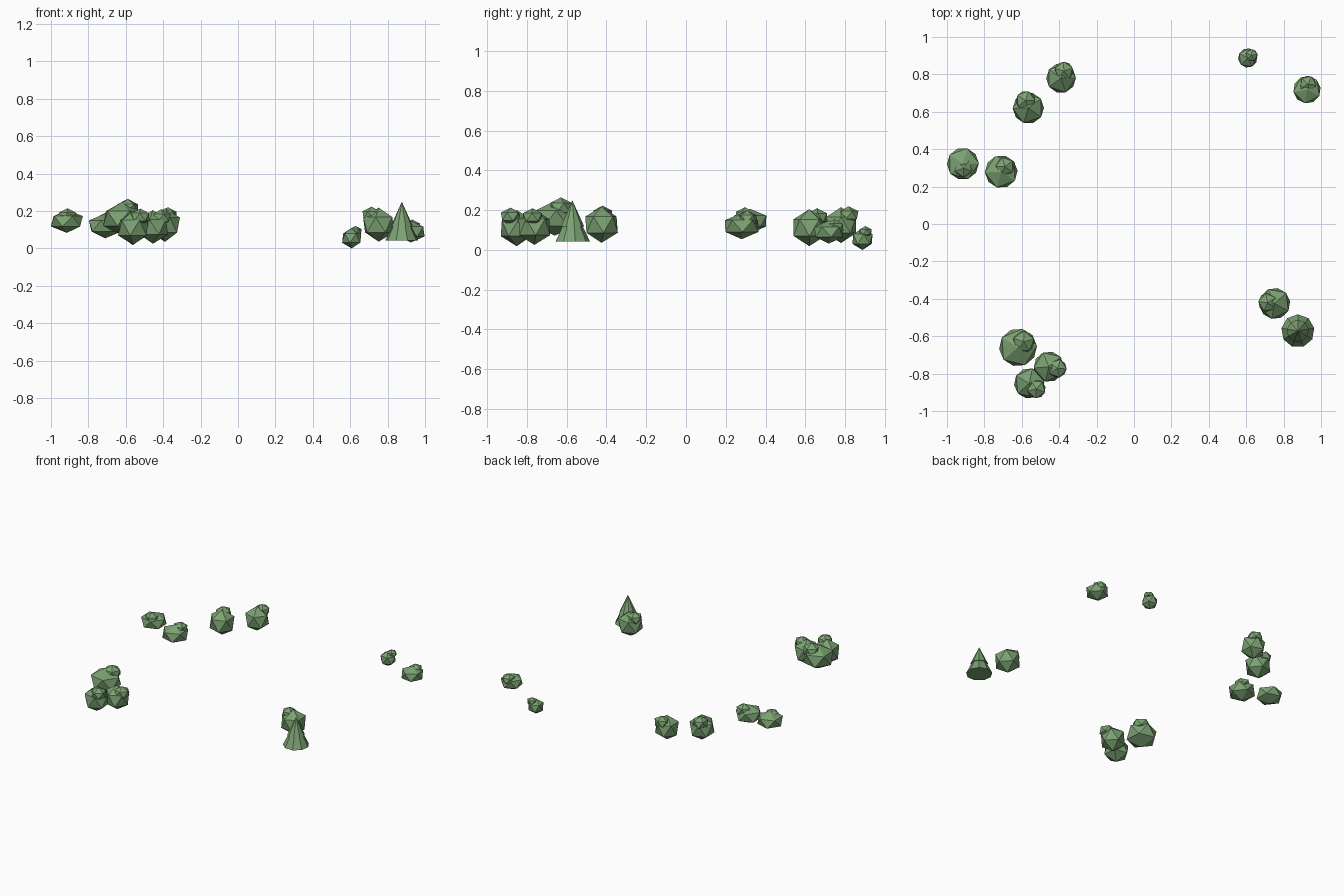
import bpy, math

leaf = bpy.data.materials.new("leaf_green")
leaf.diffuse_color = (0.20, 0.36, 0.17, 1)


def finish(name):
    ob = bpy.context.object
    ob.name = name
    ob.data.materials.append(leaf)
    return ob


def blob(name, x, y, z, w, h, turn):
    """Low-poly leaf clump with half-width w and half-height h."""
    bpy.ops.mesh.primitive_ico_sphere_add(
        subdivisions=1, radius=1, location=(x, y, z),
        rotation=(0, 0, math.radians(turn)))
    ob = finish(name)
    ob.scale = (w / 0.9, w / 0.9, h)
    return ob


# Bushes: main x, y, z, half-width, half-height, then tuft x, y, half-width, top
bushes = [
    (-0.39, 0.78, 0.125, 0.080, 0.090, -0.375, 0.818, 0.050, 0.22),
    (-0.565, 0.62, 0.112, 0.084, 0.093, -0.580, 0.660, 0.052, 0.21),
    (-0.915, 0.322, 0.145, 0.086, 0.062, -0.912, 0.298, 0.048, 0.215),
    (-0.71, 0.28, 0.120, 0.088, 0.066, -0.690, 0.308, 0.050, 0.20),
    (-0.62, -0.66, 0.160, 0.102, 0.088, -0.590, -0.630, 0.058, 0.265),
    (-0.455, -0.763, 0.115, 0.082, 0.090, -0.410, -0.772, 0.050, 0.21),
    (-0.56, -0.852, 0.110, 0.082, 0.091, -0.522, -0.882, 0.050, 0.213),
    (0.752, -0.425, 0.127, 0.084, 0.091, 0.715, -0.420, 0.050, 0.223),
    (0.608, 0.888, 0.055, 0.052, 0.055, 0.628, 0.902, 0.033, 0.12),
    (0.925, 0.718, 0.090, 0.074, 0.058, 0.930, 0.748, 0.045, 0.155),
]
for i, (x, y, z, w, h, tx, ty, tw, top) in enumerate(bushes):
    blob(f"bush_{i}", x, y, z, w, h, 37 * i)
    th = tw * 0.9
    blob(f"bush_tuft_{i}", tx, ty, top - th, tw, th, 53 * i + 20)

# Small conifer: wide skirt and pointed top
for name, r1, r2, z0, z1 in [("conifer_skirt", 0.089, 0.030, 0.043, 0.165),
                             ("conifer_top", 0.060, 0.0, 0.118, 0.25)]:
    bpy.ops.mesh.primitive_cone_add(
        vertices=9, radius1=r1, radius2=r2, depth=z1 - z0,
        location=(0.876, -0.572, (z0 + z1) / 2))
    finish(name)
